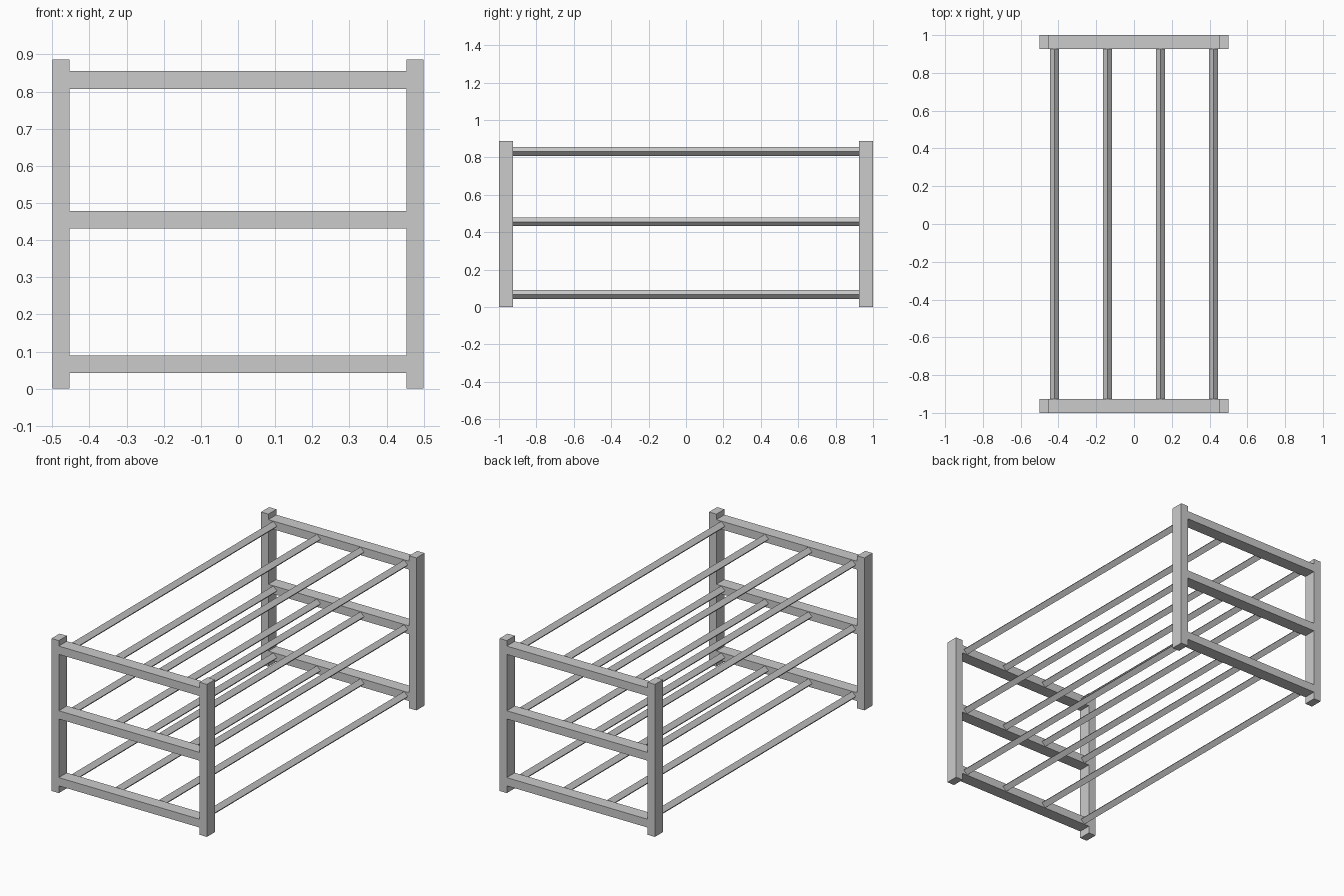
import bpy
from math import radians, hypot

if "Cube" in bpy.data.objects:
    bpy.data.objects.remove(bpy.data.objects["Cube"])

OUTER_X, OUTER_Y = 0.5, 1.0
POST_W, DEPTH, HEIGHT = 0.047, 0.074, 0.887
RAIL_H = 0.048
LEVELS = {"lower": 0.066, "middle": 0.455, "upper": 0.831}
ROD_X = (-0.421, -0.140, 0.140, 0.421)
ROD_R = 0.0235


def box(name, center, size):
    bpy.ops.mesh.primitive_cube_add(size=1, location=center)
    ob = bpy.context.object
    ob.name = name
    ob.scale = size
    bpy.ops.object.transform_apply(location=False, rotation=False, scale=True)
    return ob


def rod(name, x, z, length):
    # four-sided bar standing on its edge, running along y
    bpy.ops.mesh.primitive_cylinder_add(vertices=4, radius=ROD_R, depth=length,
                                        location=(x, 0, z),
                                        rotation=(radians(90), 0, 0))
    bpy.context.object.name = name


# End frames: two posts joined by three flush rails
for end, sy in (("front", -1), ("back", 1)):
    y = sy * (OUTER_Y - DEPTH / 2)
    for side, sx in (("left", -1), ("right", 1)):
        box(f"{end}_{side}_post", (sx * (OUTER_X - POST_W / 2), y, HEIGHT / 2),
            (POST_W, DEPTH, HEIGHT))
    for level, z in LEVELS.items():
        box(f"{end}_{level}_rail", (0, y, z),
            (2 * (OUTER_X - POST_W), DEPTH, RAIL_H))

# Long shelf rods between the end frames
for level, z in LEVELS.items():
    for i, x in enumerate(ROD_X, 1):
        rod(f"{level}_shelf_rod_{i}", x, z, 2 * (OUTER_Y - DEPTH) + 0.004)
